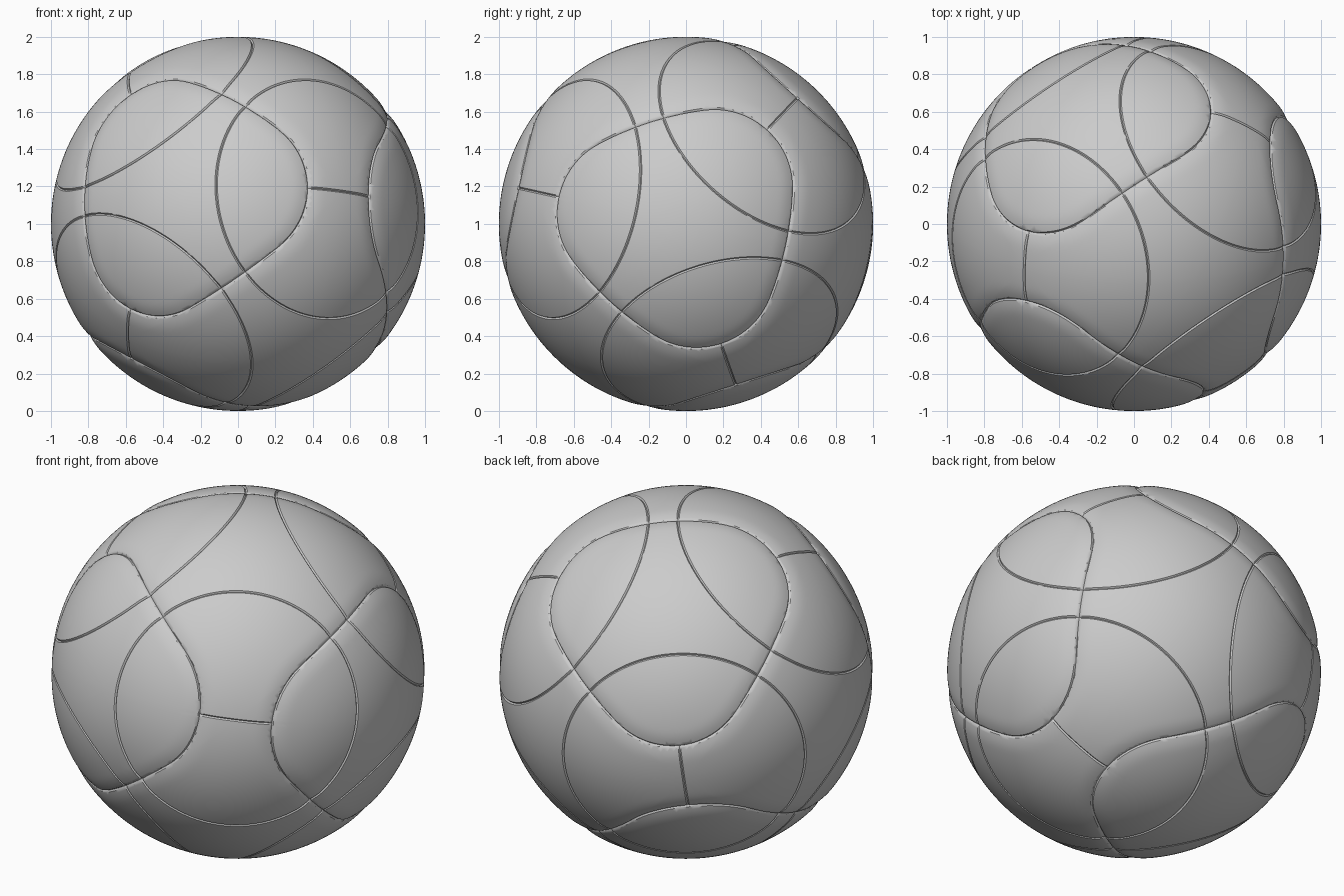
import bpy, bmesh, math
from mathutils import Vector, Matrix, kdtree

if "Cube" in bpy.data.objects:
    bpy.data.objects.remove(bpy.data.objects["Cube"], do_unlink=True)

# Proportions of the seam pattern, which has tetrahedral symmetry
RING = math.radians(40.4)       # angular radius of the six round grooves
CORNER = 0.415                  # sine of the panel corner radius
BRIDGE = math.radians(11.4)     # half length of the short seams
GROOVE_W, GROOVE_D = 0.007, 0.008
VALLEY_W, VALLEY_D = 0.09, 0.011

# Orientation of the ball
a = Vector((0.555, -0.814, 0.174)).normalized()
e = Vector((0.586, 0.235, -0.776))
e = (e - a * e.dot(a)).normalized()
orient = Matrix((a, e, a.cross(e))).transposed()


def axis_vector(i, main, second=0.0, third=0.0):
    v = Vector((0, 0, 0))
    v[i], v[(i + 1) % 3], v[(i + 2) % 3] = main, second, third
    return v


def circle_points(normal, angle, keep):
    """Points of a circle on the unit sphere that pass a rule."""
    u = normal.orthogonal().normalized()
    v = normal.cross(u)
    n = 2400
    pts = []
    for k in range(n):
        t = 2 * math.pi * k / n
        p = normal * math.cos(angle) + (u * math.cos(t) + v * math.sin(t)) * math.sin(angle)
        if keep(p):
            pts.append(p)
    return pts


circles, thin, panel = [], [], []   # cut circles, line seams, panel seams


def seam(normal, angle, target, keep=lambda p: True):
    circles.append((normal, angle))
    target.extend(circle_points(normal, angle, keep))


main = math.sqrt(1 - 2 * CORNER ** 2)
tangent = math.cos(math.atan2(CORNER, main))
for i in range(3):
    # Straight panel sides
    seam(axis_vector(i, 1.0), math.pi / 2, panel,
         lambda p: max(abs(c) for c in p) < tangent)
    for s in (1, -1):
        axis = axis_vector(i, s)
        # Round groove and the short seam inside it
        seam(axis, RING, thin)
        seam(axis_vector(i, 0, 1, -s).normalized(), math.pi / 2, thin,
             lambda p: p.dot(axis) > math.cos(BRIDGE))
        # Two rounded panel corners
        for t in (1, -1):
            seam(axis_vector(i, s * main, t * CORNER, s * t * CORNER),
                 math.asin(CORNER), panel, lambda p: p.dot(axis) > tangent)


def make_tree(points):
    tree = kdtree.KDTree(len(points))
    for k, p in enumerate(points):
        tree.insert(p, k)
    tree.balance()
    return tree


thin_tree, panel_tree = make_tree(thin), make_tree(panel)

# Ball skin, cut along both lips and the floor of every groove
bm = bmesh.new()
bmesh.ops.create_cube(bm, size=2)
bmesh.ops.subdivide_edges(bm, edges=bm.edges[:], cuts=63, use_grid_fill=True)
for v in bm.verts:
    v.co = Vector([math.tan(c * math.pi / 4) for c in v.co]).normalized()
for normal, angle in circles:
    for offset in (-GROOVE_W, 0, GROOVE_W):
        bmesh.ops.bisect_plane(bm, geom=bm.verts[:] + bm.edges[:] + bm.faces[:], dist=0.0003,
                               plane_co=normal * math.cos(angle + offset), plane_no=normal)

# Sink the grooves and the soft shoulders of the panels
for v in bm.verts:
    p = v.co.normalized()
    d_thin, d_panel = thin_tree.find(p)[2], panel_tree.find(p)[2]
    groove = GROOVE_D * max(0, 1 - min(d_thin, d_panel) / GROOVE_W)
    valley = VALLEY_D * max(0, 1 - d_panel / VALLEY_W) ** 2
    v.co = orient @ (p * (1 - groove - valley))

mesh = bpy.data.meshes.new("ball")
bm.to_mesh(mesh)
bm.free()
ball = bpy.data.objects.new("ball", mesh)
ball.location.z = 1
bpy.context.collection.objects.link(ball)

# Plain grey skin
grey = bpy.data.materials.new("light_grey")
grey.use_nodes = True
colour = (0.6, 0.6, 0.6, 1)
grey.diffuse_color = colour
grey.node_tree.nodes["Principled BSDF"].inputs["Base Color"].default_value = colour
mesh.materials.append(grey)

bpy.context.view_layer.objects.active = ball
ball.select_set(True)
bpy.ops.object.shade_smooth_by_angle(angle=math.radians(40))
